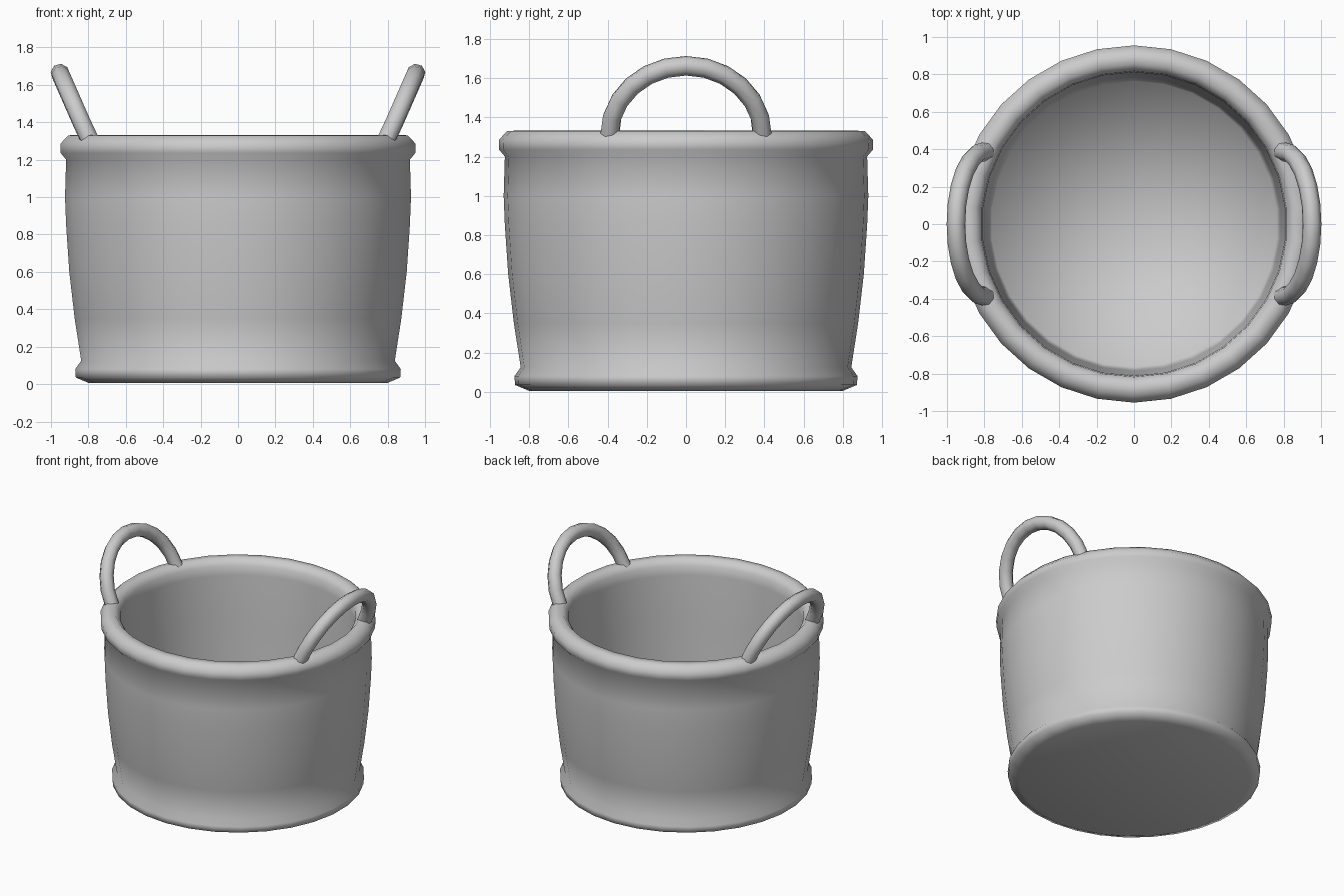
import bpy, bmesh, math

if "Cube" in bpy.data.objects:
    bpy.data.objects.remove(bpy.data.objects["Cube"])

SEGS = 30


def make_active(obj):
    bpy.ops.object.select_all(action='DESELECT')
    obj.select_set(True)
    bpy.context.view_layer.objects.active = obj


def lathe(name, profile):
    """Spin a (radius, z) profile around z into one smooth surface."""
    bm = bmesh.new()
    verts = [bm.verts.new((0, r, z)) for r, z in profile]
    edges = [bm.edges.new(p) for p in zip(verts, verts[1:])]
    bmesh.ops.spin(bm, geom=verts + edges, cent=(0, 0, 0), axis=(0, 0, 1),
                   angle=2 * math.pi, steps=SEGS, use_duplicate=False)
    bmesh.ops.remove_doubles(bm, verts=bm.verts, dist=1e-4)
    bmesh.ops.recalc_face_normals(bm, faces=bm.faces)
    mesh = bpy.data.meshes.new(name)
    bm.to_mesh(mesh)
    bm.free()
    obj = bpy.data.objects.new(name, mesh)
    bpy.context.collection.objects.link(obj)
    make_active(obj)
    bpy.ops.object.shade_smooth()
    return obj


# One continuous surface: floor, foot band, bulging wall, rolled rim, inside
foot = [(0, 0.008), (0.80, 0.005), (0.872, 0.035),
        (0.875, 0.08), (0.843, 0.125)]
wall = [(0.878, 0.35), (0.907, 0.60), (0.924, 0.85), (0.930, 1.00),
        (0.924, 1.20)]
rim = [(0.953, 1.235), (0.955, 1.285), (0.912, 1.33), (0.855, 1.333),
       (0.818, 1.29)]
inside = [(0.812, 1.22), (0.80, 0.85), (0.785, 0.45), (0.765, 0.08),
          (0, 0.08)]
lathe("basket_body", foot + wall + rim + inside)

# Arched handles leaning outward, swept along a half ellipse
curve = bpy.data.curves.new("handles", 'CURVE')
curve.dimensions = '3D'
curve.bevel_depth = 0.05
curve.bevel_resolution = 2
curve.use_fill_caps = True
path = [(0.79, -0.39, 1.30)]
for i in range(1, 12):
    a = math.pi * i / 12
    path.append((0.797 + 0.155 * math.sin(a), -0.39 * math.cos(a),
                 1.31 + 0.353 * math.sin(a)))
path.append((0.79, 0.39, 1.30))
spline = curve.splines.new('POLY')
spline.points.add(len(path) - 1)
for point, co in zip(spline.points, path):
    point.co = (*co, 1)
handle = bpy.data.objects.new("handles", curve)
bpy.context.collection.objects.link(handle)
make_active(handle)
bpy.ops.object.convert(target='MESH')
handle = bpy.context.view_layer.objects.active
make_active(handle)
bpy.ops.object.shade_smooth_by_angle(angle=math.radians(60))
handle.modifiers.new("Mirror", 'MIRROR')
